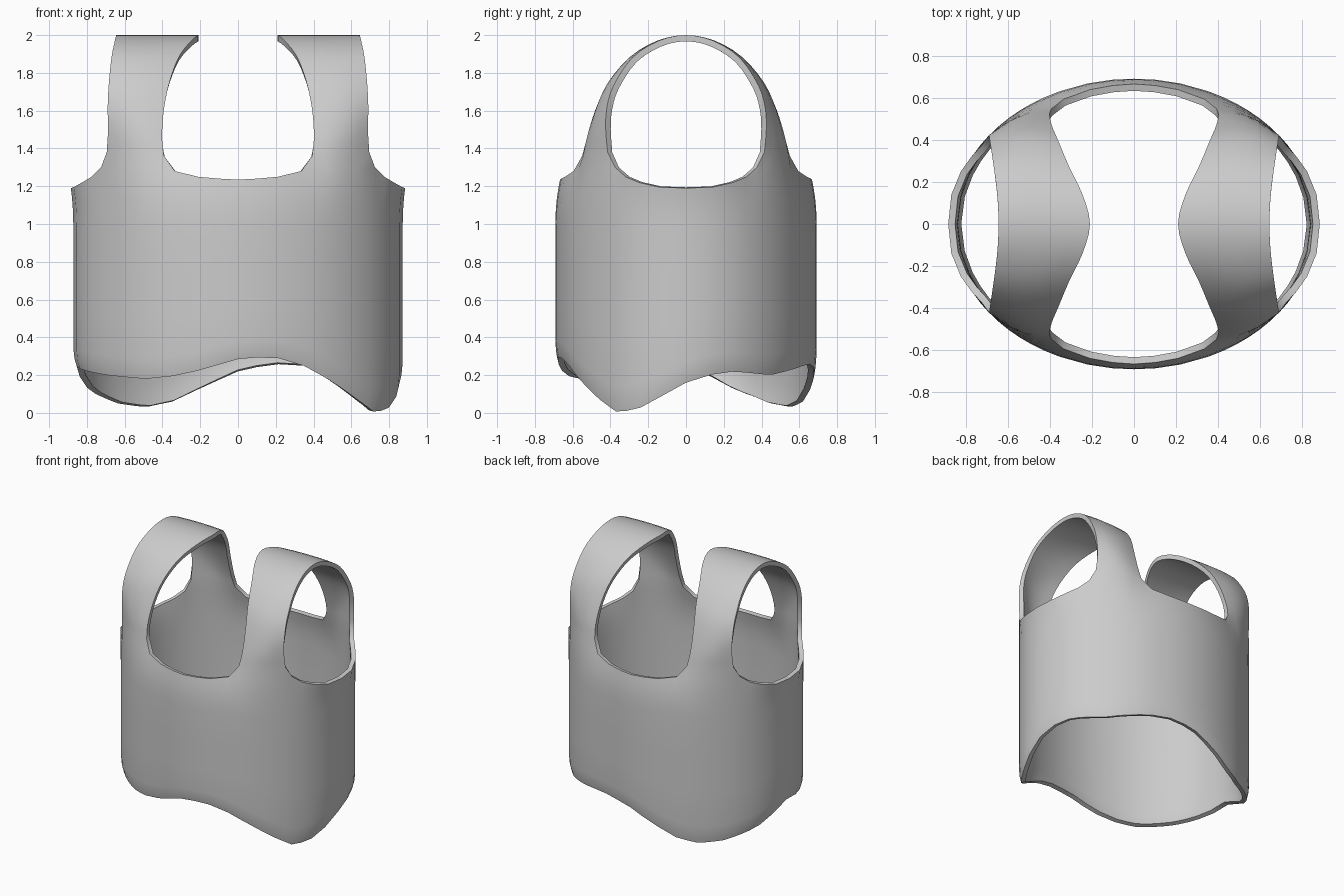
import bpy, bmesh
from math import atan2, cos, sin, degrees, pi
from mathutils import Vector as V

if "Cube" in bpy.data.objects:
    bpy.data.objects.remove(bpy.data.objects["Cube"])

RX, RY = 0.872, 0.692

# Hem height around the body: (angle in degrees, z)
HEM = [(-90, .285), (-78, .30), (-66, .25), (-55, .17), (-43, .075), (-32, 0), (-20, .03),
       (0, .16), (10, .2), (22, .22), (41, .2), (66, .25), (78, .26), (90, .22),
       (114, .06), (125, .03), (138, .05), (157, .12), (170, .2), (180, .25),
       (216, .2), (235, .18), (250, .2), (270, .285)]

# Rim of one quarter: armhole from the side, neckline to the centre
ARMHOLE = [(.885, 0, 1.19), (.87, .14, 1.195), (.825, .25, 1.22),
           (.775, .32, 1.25), (.725, .375, 1.30)]
NECK = [(.335, .595, 1.28), (.21, .64, 1.25), (.1, .66, 1.24), (0, .667, 1.235)]
# Half of each strap edge, base to shoulder top
OUTER = [(.695, .415, 1.38), (.688, .425, 1.5), (.69, .42, 1.61), (.685, .385, 1.73),
         (.67, .285, 1.88), (.652, .145, 1.97), (.645, 0, 2)]
INNER = [(.392, .55, 1.36), (.402, .522, 1.46), (.392, .47, 1.61), (.36, .395, 1.76),
         (.31, .275, 1.89), (.245, .14, 1.972), (.21, 0, 2)]
ACROSS = 5          # strap quads across
BODY_ROWS = [(0, .98), (.05, .993), (.13, 1), (.4, 1), (.7, 1), (1, 1)]


def hem_z(a):
    d = (degrees(a) + 90) % 360 - 90
    for (a0, z0), (a1, z1) in zip(HEM, HEM[1:]):
        if a0 <= d <= a1:
            return z0 + (z1 - z0) * (d - a0) / (a1 - a0)
    return HEM[0][1]


def catmull(pts, sub):
    p = [pts[0] * 2 - pts[1]] + pts + [pts[-1] * 2 - pts[-2]]
    out = []
    for i in range(1, len(p) - 2):
        a, b, c, d = p[i - 1:i + 3]
        for s in range(sub):
            t = s / sub
            out.append(.5 * (2 * b + (c - a) * t + (2 * a - 5 * b + 4 * c - d) * t * t
                             + (3 * b - a - 3 * c + d) * t ** 3))
    return out + [pts[-1]]


def arch(half):
    """Full strap edge from front base over the shoulder to back base."""
    back = [V(p) for p in half]
    front = [V((p.x, -p.y, p.z)) for p in back]
    return catmull(front + back[-2::-1], 3)


def strap_path(f):
    out = []
    for o, i in zip(arch(OUTER), arch(INNER)):
        p = o.lerp(i, f)
        b = .03 * 4 * f * (1 - f) * abs(p.y) / .5
        out.append(p + V((b * .5, b if p.y > 0 else -b, 0)))
    return out


paths = [strap_path(j / ACROSS) for j in range(ACROSS + 1)]
quarter = [V(p) for p in ARMHOLE] + [p[-1] for p in paths] + [V(p) for p in NECK]
m = len(quarter) - 1
s0 = len(ARMHOLE)

bm = bmesh.new()

# Body columns, hem to rim
ring = []
for q, (sx, sy) in enumerate([(1, 1), (-1, 1), (-1, -1), (1, -1)]):
    order = range(m) if q % 2 == 0 else range(m, 0, -1)
    for i in order:
        rim = V((quarter[i].x * sx, quarter[i].y * sy, quarter[i].z))
        a = atan2(rim.y / RY, rim.x / RX)
        h = hem_z(a)
        base = V((RX * cos(a), RY * sin(a), 0))
        col = [V((base.x * s, base.y * s, h + (1.0 - h) * t)) for t, s in BODY_ROWS]
        for t in (.35, .6, .8, 1):
            p = base.lerp(rim, t * t)
            p.z = 1.0 + (rim.z - 1.0) * t
            col.append(p)
        ring.append([bm.verts.new(p) for p in col])


def skin(c0, c1):
    for a, b, c, d in zip(c0, c1, c1[1:], c0[1:]):
        bm.faces.new((a, b, c, d))


for k in range(len(ring)):
    skin(ring[k], ring[(k + 1) % len(ring)])

# Shoulder straps joining front rim to back rim
for sx in (1, -1):
    cols = []
    for j, path in enumerate(paths):
        i = s0 + j
        front, back = (4 * m - i, i) if sx > 0 else (2 * m + i, 2 * m - i)
        mid = [bm.verts.new((p.x * sx, p.y, p.z)) for p in path[1:-1]]
        cols.append([ring[front][-1]] + mid + [ring[back][-1]])
    if sx > 0:
        cols.reverse()
    for c0, c1 in zip(cols, cols[1:]):
        skin(c0, c1)

mesh = bpy.data.meshes.new("tank_top")
bm.to_mesh(mesh)
bm.free()
top = bpy.data.objects.new("tank_top", mesh)
bpy.context.collection.objects.link(top)

# Cloth thickness
sol = top.modifiers.new("thickness", 'SOLIDIFY')
sol.thickness = .033
sol.offset = -1

bpy.context.view_layer.objects.active = top
top.select_set(True)
bpy.ops.object.modifier_apply(modifier=sol.name)
bpy.ops.object.shade_smooth_by_angle(angle=pi / 4)
